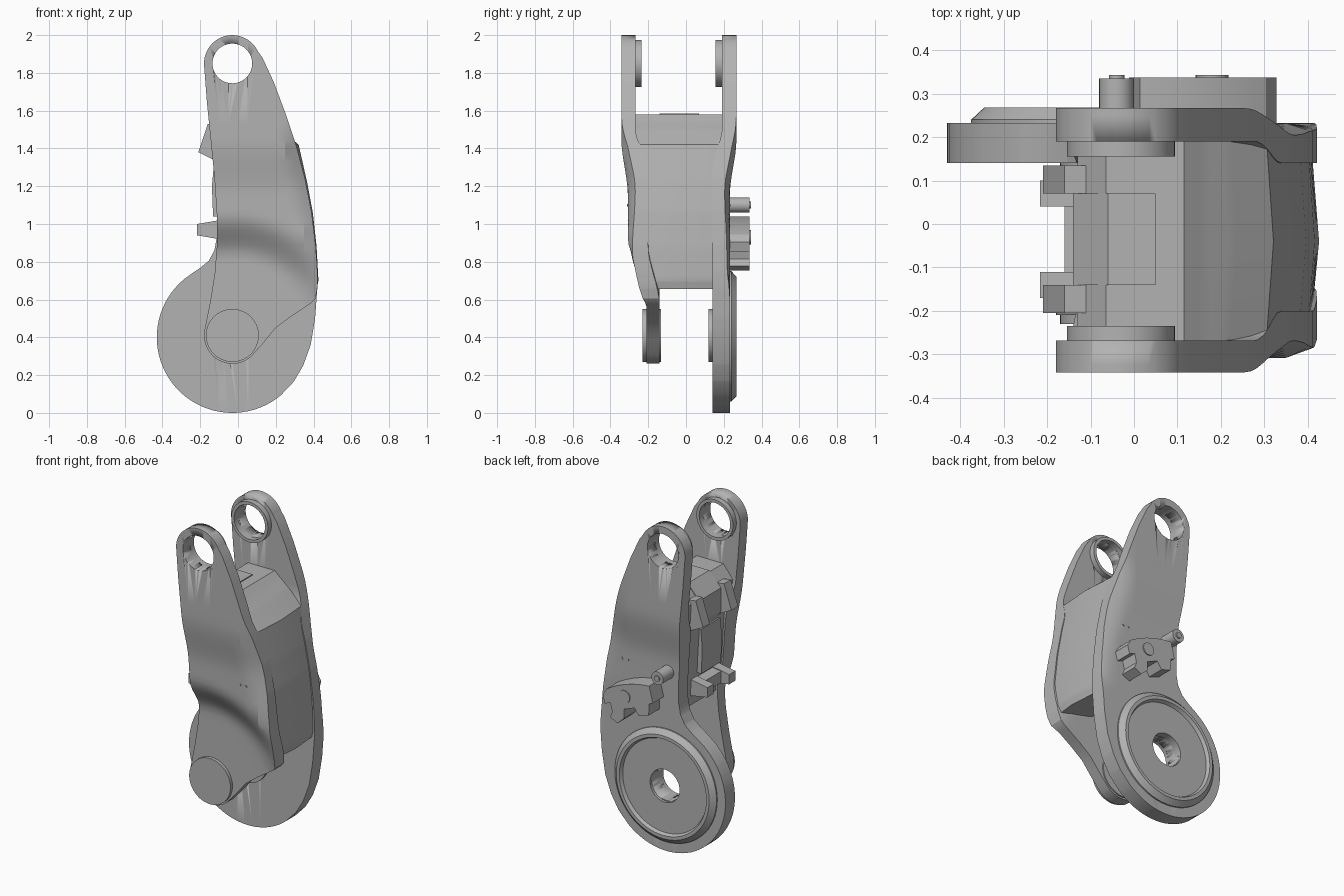
import bpy, bmesh, math
from mathutils import Vector

cube = bpy.data.objects.get("Cube")
if cube:
    bpy.data.objects.remove(cube, do_unlink=True)

grey = bpy.data.materials.new("plain grey")
grey.use_nodes = True
grey.diffuse_color = (0.45, 0.45, 0.45, 1)
grey.node_tree.nodes["Principled BSDF"].inputs["Base Color"].default_value = (0.45, 0.45, 0.45, 1)

PX, PZ, TOP_Z = -0.03, 0.41, 1.85      # pivot axis and upper hole height


def finish(name, bm):
    bmesh.ops.recalc_face_normals(bm, faces=bm.faces[:])
    mesh = bpy.data.meshes.new(name)
    bm.to_mesh(mesh)
    bm.free()
    mesh.materials.append(grey)
    ob = bpy.data.objects.new(name, mesh)
    bpy.context.collection.objects.link(ob)
    bpy.ops.object.select_all(action='DESELECT')
    ob.select_set(True)
    bpy.context.view_layer.objects.active = ob
    bpy.ops.object.shade_smooth_by_angle(angle=math.radians(25))
    return ob


def arc(cx, cz, r, a0, a1, n):
    return [(cx + r * math.cos(math.radians(a0 + (a1 - a0) * i / n)),
             cz + r * math.sin(math.radians(a0 + (a1 - a0) * i / n))) for i in range(n + 1)]


def step(v, a, b):
    t = min(1, max(0, (v - a) / (b - a)))
    return t * t * (3 - 2 * t)


def mix(a, b, t):
    return a + (b - a) * t


def radius(x, z):
    return math.hypot(x - PX, z - PZ)


def slab(name, outline, y_in, y_out, rim=0.0, sliced=True, crown=0.0):
    """Solid between two height functions over an x-z outline, with a chamfered rim."""
    flat = bmesh.new()
    face = flat.faces.new([flat.verts.new((x, 0, z)) for x, z in outline])
    if rim:
        ring = bmesh.ops.inset_region(flat, faces=[face], thickness=rim, use_boundary=True)
        for f in ring["faces"]:
            f.material_index = 1
    if sliced:
        cuts = [((0, 0, 0.45 + 0.04 * i), (0, 0, 1)) for i in range(28)]
        cuts += [((-0.4 + 0.05 * i, 0, 0), (1, 0, 0)) for i in range(17)]
        for co, no in cuts:
            bmesh.ops.bisect_plane(flat, geom=flat.verts[:] + flat.edges[:] + flat.faces[:],
                                   dist=1e-4, plane_co=co, plane_no=no)
    bm = bmesh.new()
    low, high = {}, {}
    for v in flat.verts:
        x, _, z = v.co
        yi, yo = y_in(x, z), y_out(x, z)
        low[v] = bm.verts.new((x, yi, z))
        if rim and all(f.material_index for f in v.link_faces):
            yo -= math.copysign(rim * 0.8, yo - yi)
        high[v] = bm.verts.new((x, yo, z))
    for f in flat.faces:
        bm.faces.new([low[v] for v in f.verts])
        bm.faces.new([high[v] for v in reversed(f.verts)])
    for e in flat.edges:
        if e.is_boundary:
            a, b = e.verts
            bm.faces.new((low[a], low[b], high[b], high[a]))
    flat.free()
    if crown:
        cut = bmesh.ops.bisect_plane(bm, geom=bm.verts[:] + bm.edges[:] + bm.faces[:], dist=1e-4,
                                     plane_co=(0, -0.04, 0), plane_no=(0, 1, 0))
        for v in cut["geom_cut"]:
            if isinstance(v, bmesh.types.BMVert) and v.co.x > 0.2:
                v.co.x += crown
    return finish(name, bm)


def prism(name, outline, y0, y1):
    return slab(name, outline, lambda x, z: y0, lambda x, z: y1, sliced=False)


def lathe(name, section, cx, cz, n=64):
    """Spin a closed (radius, y) section about an axis along y."""
    bm = bmesh.new()
    rings = []
    for i in range(n):
        a = math.tau * i / n
        rings.append([bm.verts.new((cx + r * math.cos(a), y, cz + r * math.sin(a))) for r, y in section])
    for i in range(n):
        p, q = rings[i], rings[(i + 1) % n]
        for j in range(len(section)):
            k = (j + 1) % len(section)
            bm.faces.new((p[j], p[k], q[k], q[j]))
    return finish(name, bm)


def disc(name, cx, cz, r, y0, y1, n=48):
    return prism(name, arc(cx, cz, r, 0, 360 - 360 / n, n - 1), y0, y1)


def drill(ob, cx, cz, r):
    cutter = disc("cutter", cx, cz, r, -1, 1, 64)
    cutter.hide_render = True
    mod = ob.modifiers.new("hole", 'BOOLEAN')
    mod.operation, mod.object, mod.solver = 'DIFFERENCE', cutter, 'EXACT'
    bpy.context.view_layer.objects.active = ob
    bpy.ops.object.modifier_apply(modifier=mod.name)
    bpy.data.objects.remove(cutter, do_unlink=True)


# Surface heights: the front arm steps inward around the pivot, both arms flare at the top
def side_slope(x, z):
    edge = 0.25 + 0.13 * step(z, 1.45, 0.75)
    return 0.55 * max(0, x - edge) * step(z, 0.6, 0.8) * step(z, 1.6, 1.4)


def front_out(x, z):
    upper = mix(-0.308, -0.342, step(z, 1.15, 1.45)) + side_slope(x, z)
    return mix(-0.21, upper, step(radius(x, z), 0.42, 0.64))


def front_in(x, z):
    upper = mix(-0.2, -0.268, step(z, 1.3, 1.5))
    return mix(-0.14, upper, step(radius(x, z), 0.46, 0.64))


def back_out(x, z):
    return mix(0.232, 0.267, step(z, 1.15, 1.45)) - side_slope(x, z) * 0.7


def back_in(x, z):
    return mix(0.14, 0.19, step(z, 1.3, 1.5))


# Arms
right_edge = [(0.42, 0.66), (0.421, 0.74), (0.412, 0.88), (0.39, 1.06), (0.355, 1.24), (0.31, 1.41),
              (0.25, 1.59), (0.19, 1.75), (0.13, 1.88)]
top_arc = arc(PX, TOP_Z, 0.15, 25, 182, 20)
left_edge = [(-0.165, 1.65), (-0.145, 1.45), (-0.125, 1.25), (-0.112, 1.05)]
front_arm = slab("front_arm", arc(PX, PZ, 0.15, 172, 312, 18) +
                 [(0.13, 0.365), (0.2, 0.45), (0.28, 0.51), (0.39, 0.583), (0.41, 0.605)] +
                 right_edge + top_arc + left_edge +
                 [(-0.112, 0.88), (-0.123, 0.74), (-0.145, 0.6)], front_in, front_out, rim=0.022)
back_arm = slab("back_arm", arc(PX, 0.4, 0.4, 125, 310, 40) +
                [(0.295, 0.165), (0.345, 0.25), (0.385, 0.36), (0.408, 0.5)] +
                right_edge + top_arc + left_edge +
                [(-0.112, 0.93), (-0.125, 0.86), (-0.155, 0.805), (-0.2, 0.768)],
                back_in, back_out, rim=0.022)
for arm in (front_arm, back_arm):
    drill(arm, PX, TOP_Z, 0.105)
drill(back_arm, PX, PZ, 0.1)

# Collars around the upper holes
for name, y0, y1 in (("front_collar", -0.275, -0.235), ("back_collar", 0.155, 0.2)):
    lathe(name, [(0.105, y0), (0.124, y0), (0.124, y1), (0.105, y1)], PX, TOP_Z)

# Lower pivot: solid front boss, hollow back hub with raised ring
disc("front_boss", PX, PZ, 0.14, -0.23, -0.132, 64)
lathe("back_inner_hub", [(0.1, 0.12), (0.14, 0.12), (0.14, 0.16), (0.1, 0.16)], PX, PZ)
lathe("back_hub", [(0.1, 0.2), (0.345, 0.2), (0.345, 0.24), (0.315, 0.268), (0.295, 0.268),
                   (0.285, 0.248), (0.1, 0.248)], PX, 0.405)


# Central body between the arms
def body_front(x, z):
    upper = mix(-0.25, -0.268, step(z, 1.2, 1.5))
    return mix(-0.15, upper, step(radius(x, z), 0.42, 0.62))


def body_back(x, z):
    return mix(0.16, 0.195, step(z, 0.7, 0.85))


slab("body", [(-0.1, 0.86), (0.2, 0.7), (0.4, 0.655), (0.41, 0.7), (0.4, 0.88), (0.38, 1.06), (0.35, 1.22),
              (0.305, 1.42), (0.115, 1.58), (-0.065, 1.58), (-0.13, 1.5), (-0.105, 1.1)],
     body_front, body_back, crown=0.016)
prism("upper_block", [(-0.14, 1.36), (-0.11, 1.3), (0.05, 1.4), (0.05, 1.586), (-0.06, 1.586), (-0.14, 1.5)],
      -0.14, 0.07)

# Clips, bracket and panel on the narrow side
for name, y0, y1 in (("clip_front", -0.205, -0.14), ("clip_back", 0.07, 0.135)):
    prism(name, [(-0.16, 1.53), (-0.21, 1.38), (-0.13, 1.34), (-0.09, 1.36), (-0.085, 1.52)], y0, y1)
for name, y0, y1 in (("bracket_arm_front", -0.17, -0.11), ("bracket_arm_back", 0.04, 0.1)):
    prism(name, [(-0.1, 0.92), (-0.216, 0.94), (-0.216, 1.0), (-0.1, 1.02)], y0, y1)
prism("bracket_bar", [(-0.1, 0.925), (-0.16, 0.935), (-0.16, 1.005), (-0.1, 1.015)], -0.12, 0.05)
prism("side_panel", [(-0.1, 1.04), (-0.132, 1.04), (-0.138, 1.2), (-0.128, 1.31), (-0.1, 1.31)], -0.15, 0.04)

# Pin and fan-shaped caliper on the back arm
disc("back_pin", -0.04, 1.1, 0.04, 0.2, 0.335, 32)
disc("back_pin_tip", -0.04, 1.1, 0.018, 0.33, 0.343, 24)
fan = arc(PX, PZ, 0.63, 86, 58, 10)
for ang, r in ((54, 0.61), (52, 0.56), (56, 0.55), (54, 0.5), (50, 0.48), (53, 0.43), (61, 0.44),
               (64, 0.49), (73, 0.49), (75, 0.44), (84, 0.45), (85, 0.52), (88, 0.53)):
    fan += arc(PX, PZ, r, ang, ang, 1)[:1]
prism("caliper", fan, 0.2, 0.337)
disc("caliper_bolt", 0.18, 0.93, 0.038, 0.33, 0.343, 32)

# Small rivets on both arms
for x in (0.23, 0.27):
    disc("front_rivet", x, 1.1, 0.007, -0.313, -0.27, 12)
    disc("back_rivet", x, 1.1, 0.007, 0.2, 0.236, 12)
